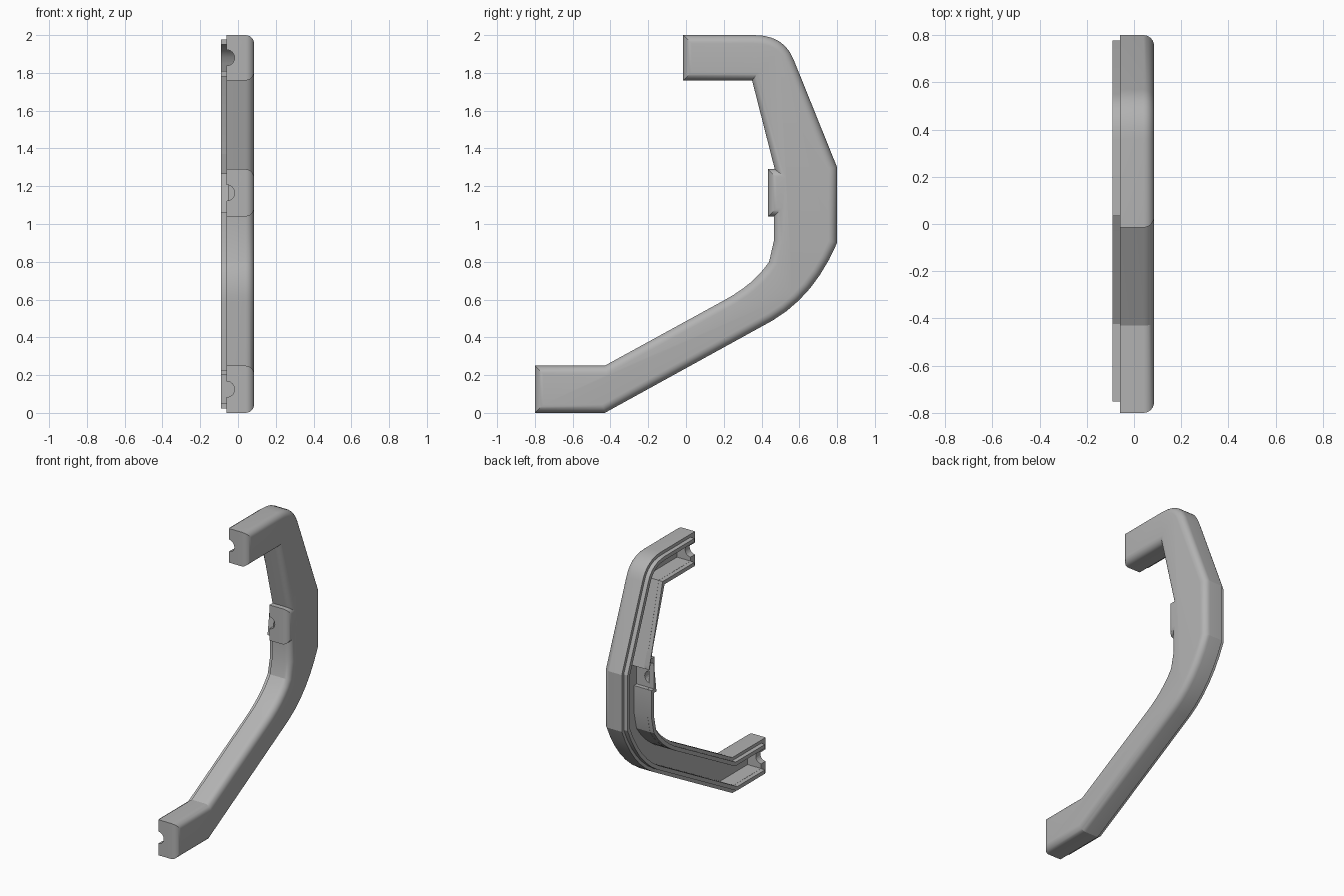
import bpy, bmesh, math
from mathutils import Vector

cube = bpy.data.objects.get("Cube")
if cube:
    bpy.data.objects.remove(cube, do_unlink=True)

WALL, ROUND = 0.05, 0.045
RIM, FACE = -0.06, 0.085          # open rim and closed face along x

grey = bpy.data.materials.new("grey plastic")
grey.use_nodes = True
grey.diffuse_color = (0.45, 0.45, 0.45, 1)
grey.node_tree.nodes["Principled BSDF"].inputs["Base Color"].default_value = grey.diffuse_color


def curve(a, b, c, steps=6):
    a, b, c = Vector(a), Vector(b), Vector(c)
    return [a.lerp(b, i / steps).lerp(b.lerp(c, i / steps), i / steps) for i in range(steps + 1)]


# Side outline in (y, z), counter-clockwise from the lower arm's end
lower_end = [Vector((-0.8, 0))]
outer = ([Vector((-0.43, 0))] + curve((0.46, 0.49), (0.68, 0.62), (0.8, 0.9))
         + [Vector((0.8, 1.3))] + curve((0.57, 1.87), (0.52, 2), (0.36, 2)))
upper_end = [Vector((-0.015, 2)), Vector((-0.015, 1.76))]
inner_top = [Vector((0.35, 1.76)), Vector((0.47, 1.29))]
bump = [Vector((0.435, 1.29)), Vector((0.435, 1.04))]
inner_low = ([Vector((0.465, 1.04)), Vector((0.465, 0.91))]
             + curve((0.44, 0.8), (0.36, 0.68), (0.2, 0.595))
             + [Vector((-0.43, 0.25)), Vector((-0.8, 0.25))])
outline = lower_end + outer + upper_end + inner_top + bump + inner_low


def inset(d):
    """Outline moved inwards by d with mitred corners."""
    pts = []
    for i, p in enumerate(outline):
        e1 = (p - outline[i - 1]).normalized()
        e2 = (outline[(i + 1) % len(outline)] - p).normalized()
        n1, n2 = Vector((-e1.y, e1.x)), Vector((-e2.y, e2.x))
        pts.append(p + (n1 + n2) * d / (1 + n1.dot(n2)))
    return pts


def loft(bm, rings):
    """Skin a list of closed vertex rings and cap both ends."""
    rings = [[bm.verts.new(co) for co in ring] for ring in rings]
    for a, b in zip(rings, rings[1:]):
        for i in range(len(a)):
            j = (i + 1) % len(a)
            bm.faces.new((a[i], a[j], b[j], b[i]))
    bm.faces.new(rings[0][::-1])
    bm.faces.new(rings[-1])


def finish(bm, name):
    bmesh.ops.recalc_face_normals(bm, faces=bm.faces)
    mesh = bpy.data.meshes.new(name)
    bm.to_mesh(mesh)
    bm.free()
    mesh.materials.append(grey)
    ob = bpy.data.objects.new(name, mesh)
    bpy.context.collection.objects.link(ob)
    return ob


def smooth(ob):
    bpy.ops.object.select_all(action='DESELECT')
    ob.select_set(True)
    bpy.context.view_layer.objects.active = ob
    bpy.ops.object.shade_smooth_by_angle(angle=math.radians(21))


# Hollow shell: cavity, rim, side wall, rounded edge, closed face
section = [(FACE - 0.04, WALL), (RIM, WALL), (RIM, 0)]
for i in range(7):
    a = math.radians(15 * i)
    section.append((FACE - ROUND + ROUND * math.sin(a), ROUND * (1 - math.cos(a))))
bm = bmesh.new()
loft(bm, [[(x, p.x, p.y) for p in inset(d)] for x, d in section])
shell = finish(bm, "handle_shell")

# Half-round notches through the end walls
bm = bmesh.new()
for y, z in ((-0.8, 0.125), (-0.015, 1.88), (0.435, 1.165)):
    ring = [(RIM + 0.042 * math.cos(t), z + 0.042 * math.sin(t))
            for t in (math.tau * k / 24 for k in range(24))]
    loft(bm, [[(x, y + s, h) for x, h in ring] for s in (-0.03, 0.07)])
cutter = finish(bm, "notch_cutter")
cutter.hide_render = True
cut = shell.modifiers.new("notches", 'BOOLEAN')
cut.operation, cut.solver, cut.object = 'DIFFERENCE', 'EXACT', cutter
smooth(shell)
bpy.ops.object.modifier_apply(modifier=cut.name)
bpy.data.objects.remove(cutter, do_unlink=True)
smooth(shell)

# Raised locating lips on the rim, broken at the three end walls
lip_out, lip_in = inset(0.022), inset(WALL - 0.001)
first = len(lower_end + outer)
second = first + 1 + len(inner_top)
spans = (("outer_lip", 0, first), ("upper_inner_lip", first + 1, second),
         ("lower_inner_lip", second + 1, len(outline) - 1))
for name, start, stop in spans:
    bm = bmesh.new()
    rings = []
    for i in range(start, stop + 1):
        o, n = lip_out[i].copy(), lip_in[i]
        if i in (start, stop):
            o.x = n.x                 # square end
        rings.append([(-0.09, o.x, o.y), (-0.09, n.x, n.y),
                      (RIM + 0.01, n.x, n.y), (RIM + 0.01, o.x, o.y)])
    loft(bm, rings)
    smooth(finish(bm, name))
